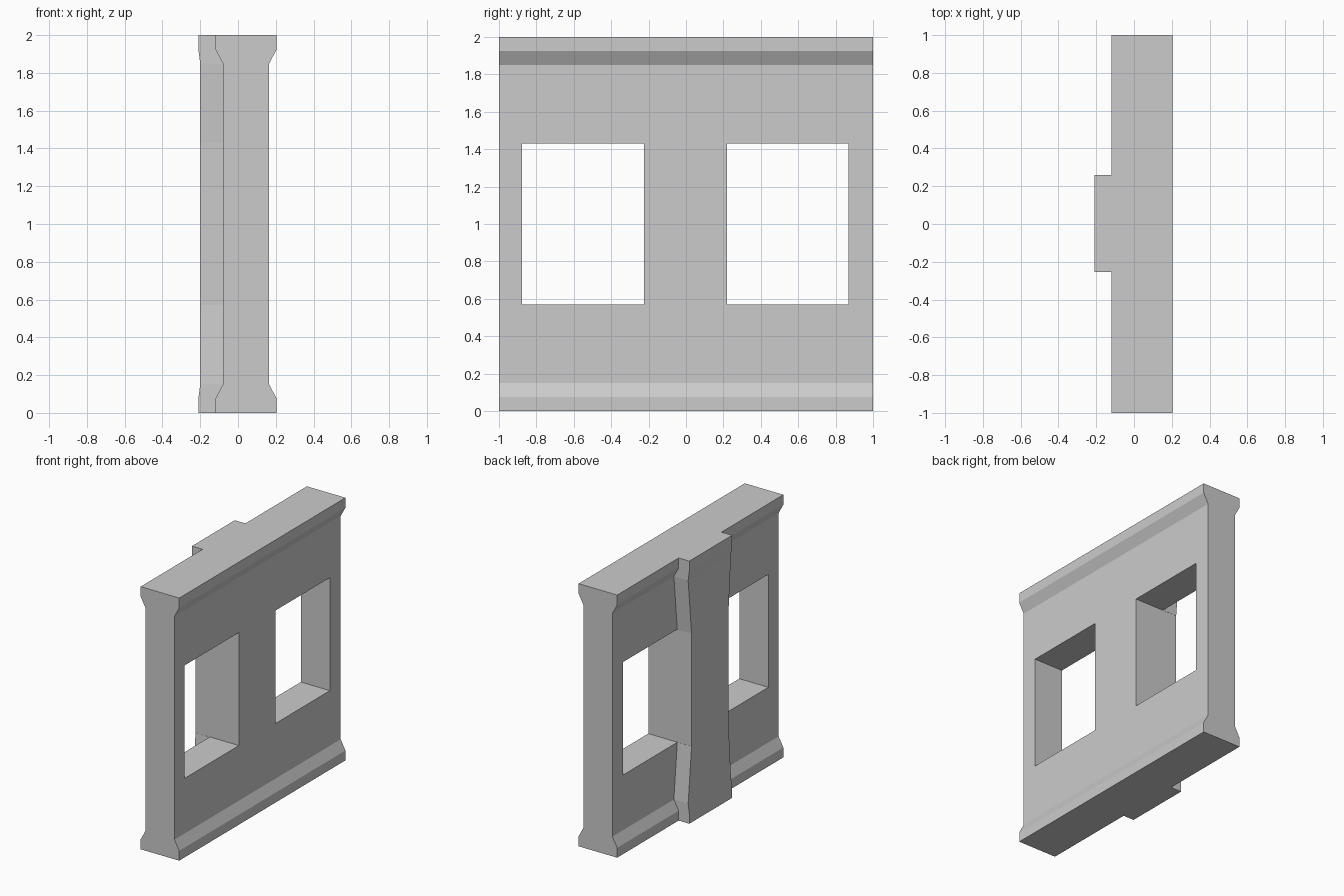
import bpy, bmesh

if "Cube" in bpy.data.objects:
    bpy.data.objects.remove(bpy.data.objects["Cube"])

# Half-height levels shared by the wall mouldings and the pilaster
H0, H1, H2 = 0.0, 0.075, 0.15
WIN_BOT, WIN_TOP = 0.57, 1.43
WINDOWS = [(-0.877, -0.225), (0.218, 0.87)]


def loft(name, rings):
    """Solid through a list of matching vertex rings, capped at both ends."""
    bm = bmesh.new()
    loops = [[bm.verts.new(p) for p in ring] for ring in rings]
    n = len(loops[0])
    for a, b in zip(loops, loops[1:]):
        for i in range(n):
            j = (i + 1) % n
            bm.faces.new((a[i], a[j], b[j], b[i]))
    bm.faces.new(loops[0])
    bm.faces.new(loops[-1])
    bmesh.ops.recalc_face_normals(bm, faces=bm.faces)
    mesh = bpy.data.meshes.new(name)
    bm.to_mesh(mesh)
    bm.free()
    obj = bpy.data.objects.new(name, mesh)
    bpy.context.collection.objects.link(obj)
    return obj


def rect(x0, x1, y0, y1, z):
    return [(x0, y0, z), (x1, y0, z), (x1, y1, z), (x0, y1, z)]


def boolean(target, tool, operation):
    mod = target.modifiers.new(operation.title(), 'BOOLEAN')
    mod.operation = operation
    mod.solver = 'EXACT'
    mod.object = tool
    bpy.context.view_layer.objects.active = target
    bpy.ops.object.modifier_apply(modifier=mod.name)
    bpy.data.objects.remove(tool)


# Wall slab with flared base and top mouldings
lower = [(-0.12, 0.205, H0), (-0.12, 0.205, H1), (-0.08, 0.165, H2)]
wall = loft("wall_panel", [rect(x0, x1, -1, 1, z) for x0, x1, z in
            lower + [(a, b, 2 - z) for a, b, z in reversed(lower)]])

# Central pilaster, narrowing towards the windows
half = [(-0.21, -0.255, 0.26, H0), (-0.21, -0.255, 0.26, H1),
        (-0.20, -0.255, 0.26, H2), (-0.20, -0.226, 0.219, WIN_BOT)]
pilaster = loft("pilaster", [rect(x, 0.05, y0, y1, z) for x, y0, y1, z in
                half + [(x, a, b, 2 - z) for x, a, b, z in reversed(half)]])
boolean(wall, pilaster, 'UNION')

# Two window openings
for y0, y1 in WINDOWS:
    cutter = loft("window_cutter", [rect(-0.5, 0.5, y0, y1, WIN_BOT),
                                    rect(-0.5, 0.5, y0, y1, WIN_TOP)])
    cutter.hide_render = True
    boolean(wall, cutter, 'DIFFERENCE')
